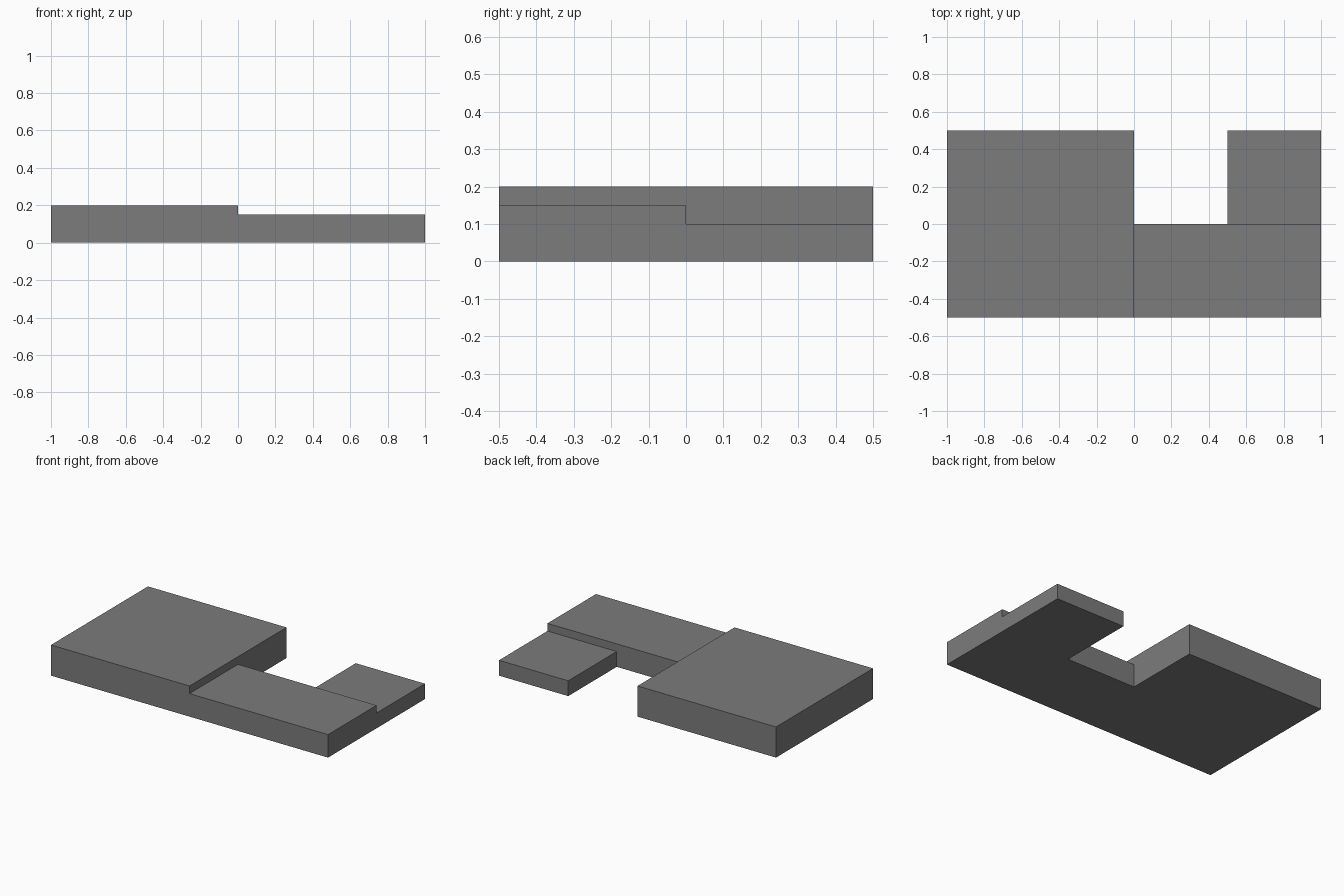
import bpy
import bmesh
from mathutils import Matrix, Vector

cube = bpy.data.objects.get("Cube")
if cube:
    bpy.data.objects.remove(cube, do_unlink=True)

GREY = (0.2, 0.2, 0.2, 1.0)
grey = bpy.data.materials.new("plain grey")
grey.use_nodes = True
grey.diffuse_color = GREY
grey.node_tree.nodes["Principled BSDF"].inputs["Base Color"].default_value = GREY


def block(name, low, high):
    """Flat-shaded box between two opposite corners."""
    low, high = Vector(low), Vector(high)
    bm = bmesh.new()
    bmesh.ops.create_cube(bm, size=1.0, matrix=Matrix.Diagonal((*(high - low), 1.0)))
    mesh = bpy.data.meshes.new(name)
    bm.to_mesh(mesh)
    bm.free()
    mesh.materials.append(grey)
    obj = bpy.data.objects.new(name, mesh)
    obj.location = (low + high) / 2
    bpy.context.collection.objects.link(obj)
    return obj


# Tall main slab, middle-height front wing, low rear wing
block("main_block", (-1.0, -0.5, 0), (0.0, 0.5, 0.20))
block("front_wing", (0.0, -0.5, 0), (1.0, 0.0, 0.15))
block("rear_wing", (0.5, 0.0, 0), (1.0, 0.5, 0.10))
